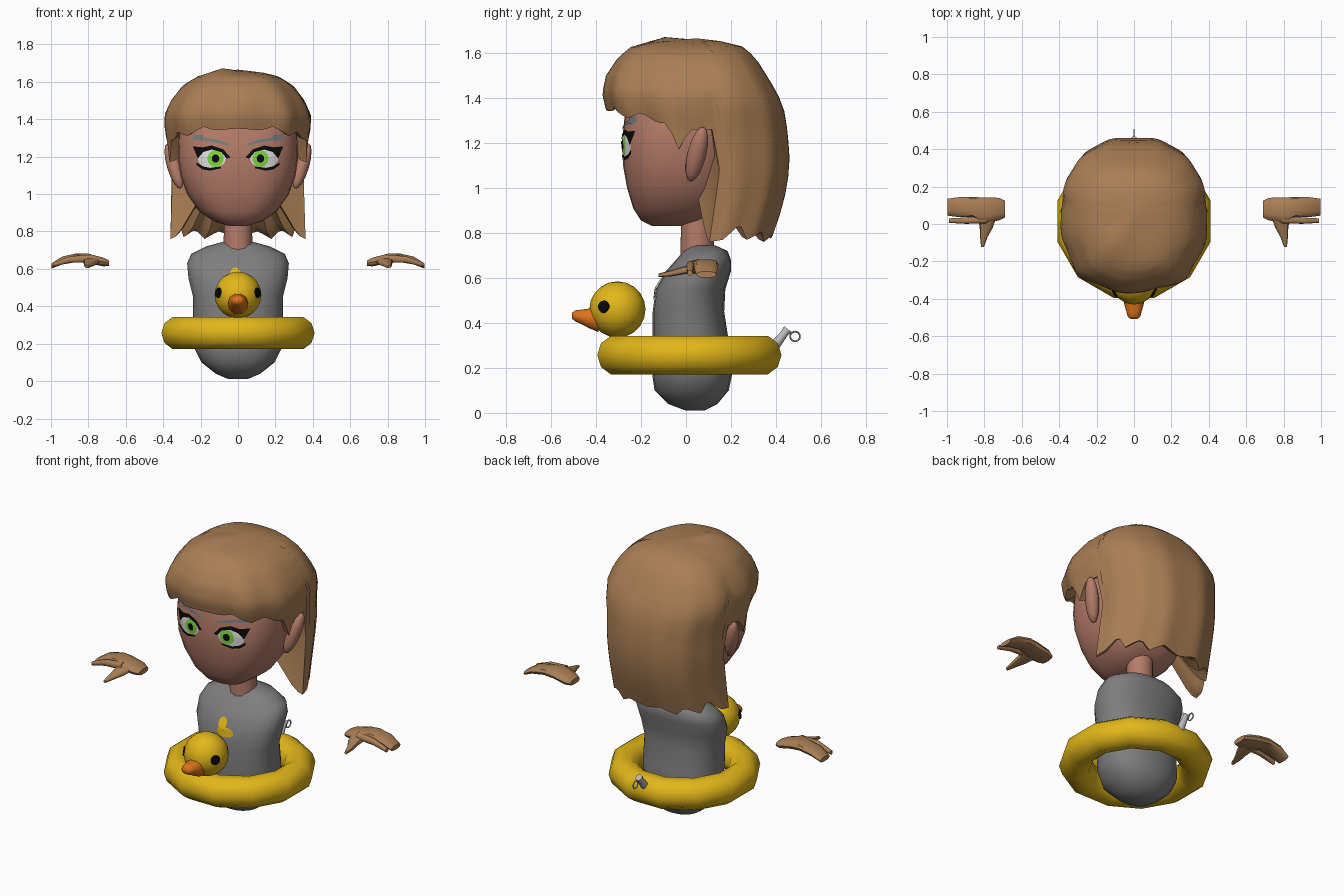
import bpy, bmesh
from math import sin, cos, pi, exp, radians
from mathutils import Vector, Matrix
from mathutils.bvhtree import BVHTree

cube = bpy.data.objects.get("Cube")
if cube:
    bpy.data.objects.remove(cube, do_unlink=True)


def material(name, *rgb):
    m = bpy.data.materials.new(name)
    m.use_nodes = True
    m.diffuse_color = (*rgb, 1)
    m.node_tree.nodes["Principled BSDF"].inputs["Base Color"].default_value = (*rgb, 1)
    return m


HAIR = material("warm brown", .40, .21, .09)
SKIN = material("skin", .46, .20, .14)
SHIRT = material("shirt grey", .21, .21, .21)
YELLOW = material("duck yellow", .76, .47, .01)
ORANGE = material("beak orange", .72, .17, .01)
BLACK = material("black", .003, .003, .003)
WHITE = material("eye white", .75, .75, .75)
GREEN = material("iris green", .22, .68, .05)
BROW = material("brow grey", .18, .21, .23)
METAL = material("valve grey", .5, .5, .5)


def finish(name, bm, mat, mirror=False, angle=45, recalc=True):
    if recalc:
        bmesh.ops.recalc_face_normals(bm, faces=bm.faces)
    mesh = bpy.data.meshes.new(name)
    bm.to_mesh(mesh)
    ob = bpy.data.objects.new(name, mesh)
    bpy.context.collection.objects.link(ob)
    mesh.materials.append(mat)
    bpy.ops.object.select_all(action='DESELECT')
    ob.select_set(True)
    bpy.context.view_layer.objects.active = ob
    bpy.ops.object.shade_smooth_by_angle(angle=radians(angle))
    if mirror:
        ob.modifiers.new("mirror", 'MIRROR')
    tree = BVHTree.FromBMesh(bm)
    bm.free()
    return tree


def bridge(bm, rings, closed=True):
    rows = [[bm.verts.new(p) for p in r] for r in rings]
    n = len(rows[0])
    for a, b in zip(rows, rows[1:]):
        for i in range(n if closed else n - 1):
            j = (i + 1) % n
            bm.faces.new((a[i], a[j], b[j], b[i]))
    return rows


def loft(name, rings, mat, **kw):
    bm = bmesh.new()
    rows = bridge(bm, rings)
    bm.faces.new(rows[0])
    bm.faces.new(rows[-1])
    return finish(name, bm, mat, **kw)


def spow(v, p):
    return (1 if v >= 0 else -1) * abs(v) ** (2 / p)


def section(c, u, v, n=10, p=2.6):
    c, u, v = Vector(c), Vector(u), Vector(v)
    return [c + u * spow(cos(a), p) + v * spow(sin(a), p)
            for a in (2 * pi * i / n for i in range(n))]


def upright(rows, n, p):
    return [section((0, (f + b) / 2, z), (w, 0, 0), (0, (b - f) / 2, 0), n, p)
            for z, w, f, b in rows]


def lerp(table, x):
    for a, b in zip(table, table[1:]):
        if x <= b[0]:
            t = max(0, (x - a[0]) / (b[0] - a[0]))
            return [p + (q - p) * t for p, q in zip(a[1:], b[1:])]
    return table[-1][1:]


# Torso, neck and head: stacked sections of height, half width, front, back
torso = loft("torso", upright([
    (.01, .05, 0, .08), (.04, .12, -.08, .14), (.1, .195, -.14, .19), (.17, .23, -.15, .205),
    (.32, .24, -.15, .19), (.45, .24, -.148, .17), (.55, .265, -.135, .175), (.63, .272, -.09, .2),
    (.68, .25, -.045, .2), (.72, .17, -.01, .185), (.745, .08, .02, .13)], 20, 2.3), SHIRT)
loft("neck", upright([(.7, .078, -.025, .125), (.95, .072, -.02, .12)], 12, 2), SKIN)
head = loft("head", upright([
    (.83, .05, -.15, -.03), (.855, .13, -.2, .06), (.91, .21, -.235, .16), (1, .272, -.262, .2),
    (1.1, .308, -.28, .22), (1.2, .322, -.285, .24), (1.35, .318, -.27, .25),
    (1.48, .27, -.22, .25), (1.56, .12, -.1, .15)], 28, 2.6), SKIN)

# Ears
bm = bmesh.new()
bmesh.ops.create_uvsphere(bm, u_segments=12, v_segments=8, radius=1, matrix=(
    Matrix.Translation((.342, .048, 1.15)) @ Matrix.Rotation(-.24, 4, 'X')
    @ Matrix.Rotation(.28, 4, 'Y') @ Matrix.Diagonal((.038, .042, .13, 1))))
finish("ear", bm, SKIN, mirror=True)

# Hair: one shell whose hem height varies with the angle from the front
SHAPE = [(.74, .372, -.2, .37, -.03), (.85, .36, -.2, .41, 0), (.95, .352, -.2, .44, .04),
         (1.1, .36, -.26, .465, .05), (1.25, .366, -.29, .455, .05), (1.34, .385, -.345, .44, .05),
         (1.42, .39, -.365, .41, .05), (1.5, .355, -.35, .36, .05), (1.58, .295, -.3, .31, .05),
         (1.63, .215, -.24, .25, .05), (1.65, .13, -.14, .18, .05), (1.665, .002, .048, .052, .05)]
HEM = [(0, 1.35), (14, 1.34), (24, 1.36), (40, 1.31), (54, 1.335), (66, 1.29), (73, 1.29),
       (80, 1.17), (87, 1.26), (96, 1.26), (100, 1.08), (104, .76), (112, .77), (122, .84),
       (132, .77), (146, .81), (156, .76), (168, .8), (180, .775)]
COLS, ROWS, TOP = 90, 15, 1.665


def hair_point(phi, z, scale):
    w, front, back, mid = lerp(SHAPE, z)
    c = cos(phi)
    reach = mid - front if c > 0 else back - mid
    x = w * spow(sin(phi), 2.5) * scale
    y = mid - reach * spow(c, 2.5) * scale
    tuft = .02 * exp(-((x + .09) ** 2 + (y + .1) ** 2) / .006) if z > 1.5 else 0
    return Vector((x, y, z + tuft))


rings = [[] for _ in range(ROWS + 4)]
for i in range(COLS):
    phi = 2 * pi * i / COLS
    deg = min(i, COLS - i) * 360 / COLS
    hem = lerp(HEM, deg)[0]
    clump = .025 * cos(phi * 9 + .6) if deg < 85 else .012 * cos(phi * 13)
    for k in range(ROWS + 1):
        t = k / ROWS
        z = TOP - (TOP - hem) * t ** 1.6
        rings[k].append(hair_point(phi, z, 1 + clump * t))
    inner = max(hem + .1, 1.05)
    for k, (z, s) in enumerate(((hem + .012, .93), (hem + .05, .84), (inner, .45))):
        p = hair_point(phi, hem, s)
        p.z = z
        rings[ROWS + 1 + k].append(p)
loft("hair", rings, HAIR, angle=50)

# Hands: palm with fingers, little finger and thumb
palm = [(.69, .63, .016, .08, .045), (.72, .637, .024, .08, .06), (.8, .655, .027, .072, .07),
        (.86, .66, .024, .09, .054), (.94, .645, .022, .09, .053), (.998, .615, .014, .09, .045)]
finger = [(.79, .655, .022, .025, .022), (.9, .65, .018, .018, .017), (.99, .622, .012, .018, .012)]
for name, rows in (("hand_palm", palm), ("hand_finger", finger)):
    loft(name, [section((x, y, z), (0, hy, 0), (0, 0, hz)) for x, z, hz, y, hy in rows],
         HAIR, mirror=True)
thumb = [(.04, .785, .05, .645, .02), (-.02, .79, .035, .632, .018),
         (-.07, .803, .02, .62, .014), (-.122, .81, .008, .612, .008)]
loft("hand_thumb", [section((x, y, z), (hx, 0, 0), (0, 0, hz)) for y, x, hx, z, hz in thumb],
     HAIR, mirror=True)


# Painted details: thin patches laid on a surface
def patch(name, rows, mat, tree, lift, closed=False, mirror=True):
    bm = bmesh.new()
    rings = []
    for row in rows:
        ring = []
        for x, z in row:
            hit = tree.ray_cast(Vector((x, -2, z)), Vector((0, 1, 0)))[0]
            ring.append(hit - Vector((0, lift, 0)))
        rings.append(ring)
    bridge(bm, rings, closed)
    bm.normal_update()
    if sum(f.normal.y for f in bm.faces) > 0:
        bmesh.ops.reverse_faces(bm, faces=bm.faces)
    finish(name, bm, mat, mirror, recalc=False)


def disc(name, x, z, rx, rz, mat, tree, lift, mirror=True):
    rows = [[(x + rx * s * cos(a * pi / 10), z + rz * s * sin(a * pi / 10)) for a in range(20)]
            for s in (1, .7, .4, .02)]
    patch(name, rows, mat, tree, lift, True, mirror)


disc("eye_white", .14, 1.19, .075, .052, WHITE, head, .003)
disc("eye_iris", .12, 1.19, .043, .045, GREEN, head, .005)
disc("eye_pupil", .12, 1.19, .02, .022, BLACK, head, .008)
patch("upper_lash", [
    [(.04, 1.195), (.08, 1.24), (.14, 1.26), (.19, 1.25), (.242, 1.255)],
    [(.06, 1.19), (.09, 1.225), (.14, 1.238), (.185, 1.225), (.215, 1.19)]], BLACK, head, .007)
patch("lower_lash", [
    [(.09, 1.148), (.15, 1.14), (.19, 1.148), (.222, 1.17)],
    [(.09, 1.138), (.15, 1.125), (.19, 1.132), (.222, 1.155)]], BLACK, head, .007)
patch("eyebrow", [
    [(.05, 1.27), (.12, 1.293), (.185, 1.302), (.19, 1.315), (.24, 1.318)],
    [(.05, 1.258), (.12, 1.276), (.185, 1.286), (.19, 1.285), (.24, 1.29)]], BROW, head, .006)
disc("shirt_patch_body", .01, .53, .055, .028, YELLOW, torso, .005, False)
disc("shirt_patch_head", -.015, .575, .027, .032, YELLOW, torso, .006, False)

# Swim ring
bpy.ops.mesh.primitive_torus_add(major_segments=12, minor_segments=10, major_radius=.334,
                                 minor_radius=.09, location=(0, .015, .257),
                                 rotation=(0, 0, radians(15)))
ring = bpy.context.object
ring.name = "swim_ring"
ring.data.materials.append(YELLOW)
bpy.ops.object.shade_smooth_by_angle(angle=radians(50))

# Duck head, beak and eyes
centre = Vector((0, -.305, .46))
bm = bmesh.new()
bmesh.ops.create_uvsphere(bm, u_segments=16, v_segments=10, radius=.125,
                          matrix=Matrix.Translation(centre))
finish("duck_head", bm, YELLOW)
beak = [(-.39, .415, .055, .058), (-.43, .42, .052, .046),
        (-.47, .428, .04, .032), (-.495, .432, .034, .025), (-.507, .432, .018, .013)]
loft("duck_beak", [section((0, y, z), (hx, 0, 0), (0, 0, hz), 10, 2.2) for y, z, hx, hz in beak],
     ORANGE)
out = Vector((.86, -.5, .1)).normalized()
bm = bmesh.new()
bmesh.ops.create_cone(bm, cap_ends=True, segments=14, radius1=.028, radius2=.026, depth=.009,
                      matrix=Matrix.Translation(centre + out * .123)
                      @ out.to_track_quat('Z', 'Y').to_matrix().to_4x4())
finish("duck_eye", bm, BLACK, mirror=True)

# Air valve with its open stopper loop
axis = Vector((0, .6, .75)).normalized()
turn = axis.to_track_quat('Z', 'Y').to_matrix().to_4x4()
for name, dist, r1, r2, depth in (("valve_stem", .04, .023, .016, .08),
                                  ("valve_rim", .085, .02, .02, .016)):
    bm = bmesh.new()
    bmesh.ops.create_cone(bm, cap_ends=True, segments=10, radius1=r1, radius2=r2, depth=depth,
                          matrix=Matrix.Translation(Vector((0, .395, .3)) + axis * dist) @ turn)
    finish(name, bm, METAL)
bpy.ops.mesh.primitive_torus_add(major_segments=10, minor_segments=6, major_radius=.022,
                                 minor_radius=.004, location=(0, .485, .34),
                                 rotation=(0, radians(90), 0))
loop = bpy.context.object
loop.name = "valve_loop"
loop.data.materials.append(METAL)
bpy.ops.object.shade_smooth_by_angle(angle=radians(50))
